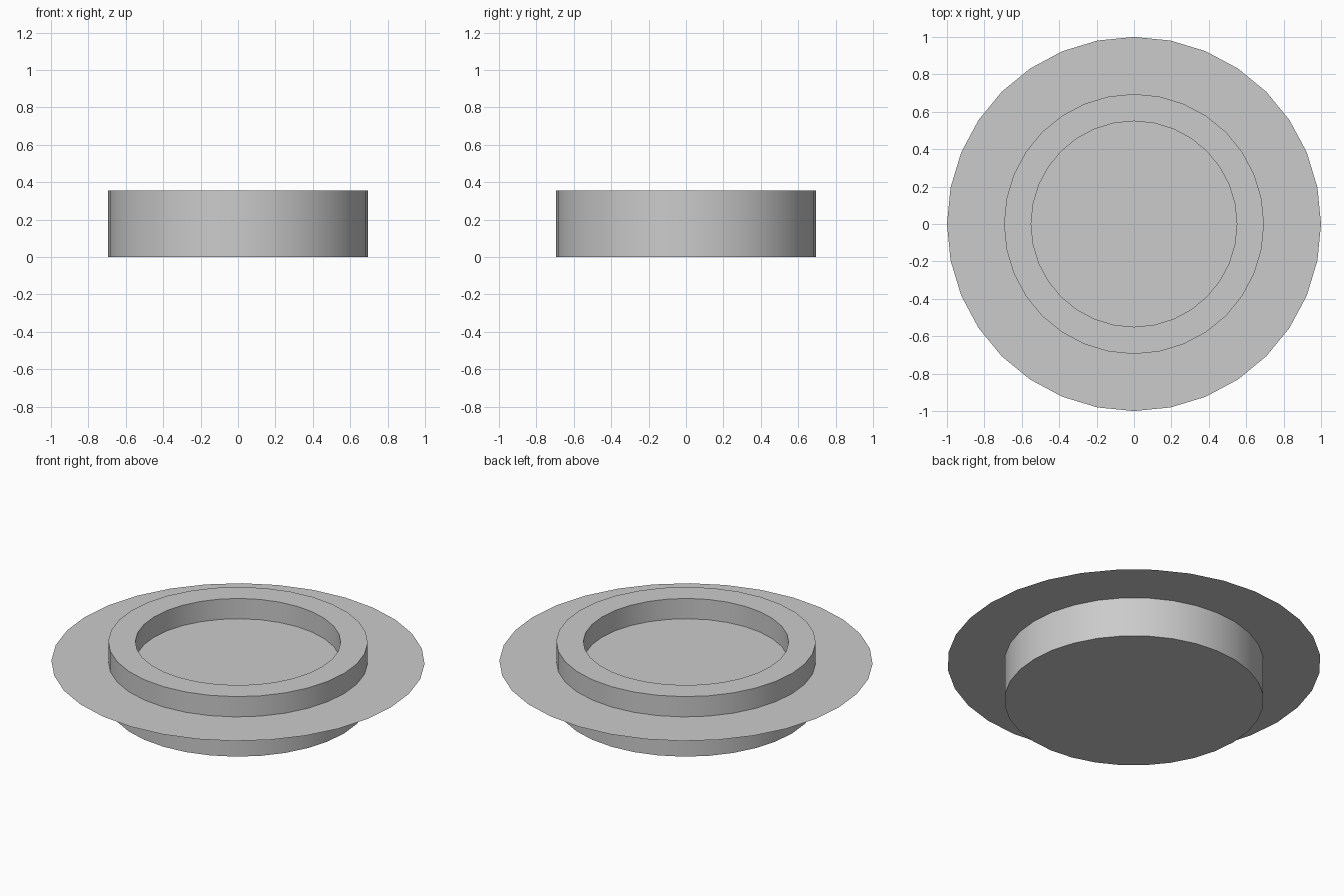
import bpy, bmesh
from math import cos, sin, tau

if "Cube" in bpy.data.objects:
    bpy.data.objects.remove(bpy.data.objects["Cube"])

SIDES = 32
OUTER_R, INNER_R = 0.695, 0.55
HEIGHT, FLOOR_Z, DISC_Z = 0.355, 0.145, 0.235


def add_ring(bm, radius, z):
    return [bm.verts.new((radius * cos(tau * i / SIDES), radius * sin(tau * i / SIDES), z))
            for i in range(SIDES)]


def make_object(name, bm):
    mesh = bpy.data.meshes.new(name)
    bm.to_mesh(mesh)
    bm.free()
    obj = bpy.data.objects.new(name, mesh)
    bpy.context.collection.objects.link(obj)
    return obj


# Round basin: outer wall, flat rim, inner wall, with base and floor caps
bm = bmesh.new()
profile = [(OUTER_R, 0), (OUTER_R, HEIGHT), (INNER_R, HEIGHT), (INNER_R, FLOOR_Z)]
rings = [add_ring(bm, r, z) for r, z in profile]
for low, high in zip(rings, rings[1:]):
    for i in range(SIDES):
        j = (i + 1) % SIDES
        bm.faces.new((low[i], low[j], high[j], high[i]))
bm.faces.new(rings[0][::-1])
bm.faces.new(rings[-1])
basin = make_object("basin", bm)
bpy.context.view_layer.objects.active = basin
basin.select_set(True)
bpy.ops.object.shade_smooth_by_angle()

# Thin flat disc passing through the basin
bm = bmesh.new()
bm.faces.new(add_ring(bm, 1.0, DISC_Z))
make_object("flat_disc", bm)
